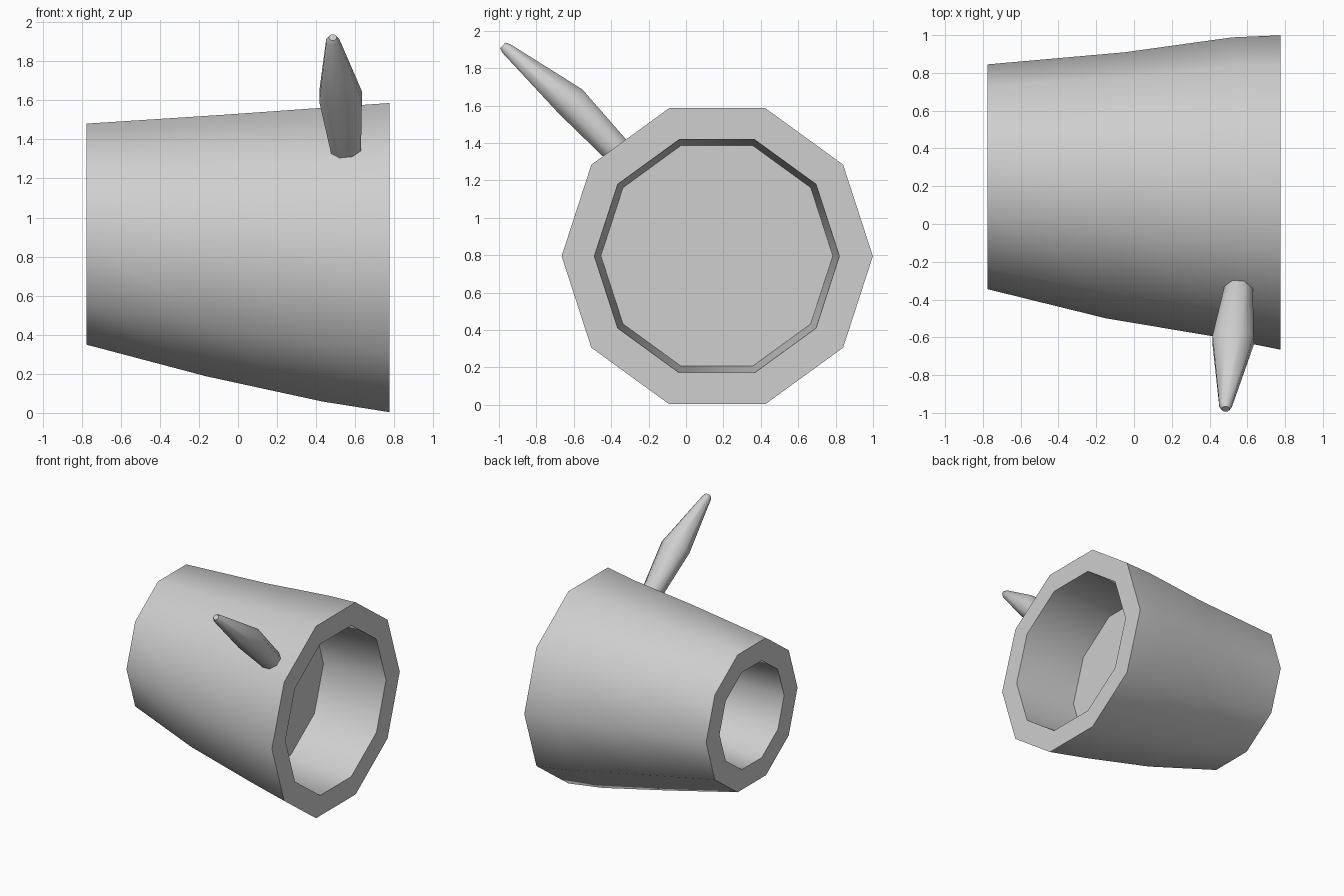
import bpy, bmesh
from math import sin, cos, tau, radians
from mathutils import Vector

cube = bpy.data.objects.get("Cube")
if cube:
    bpy.data.objects.remove(cube, do_unlink=True)

grey = bpy.data.materials.new("light_grey")
grey.use_nodes = True
colour = (0.62, 0.62, 0.62, 1)
grey.diffuse_color = colour
grey.node_tree.nodes["Principled BSDF"].inputs["Base Color"].default_value = colour


def loft(name, rings):
    """Skin a list of equal point rings and cap both ends."""
    bm = bmesh.new()
    loops = [[bm.verts.new(p) for p in ring] for ring in rings]
    n = len(loops[0])
    for a, b in zip(loops, loops[1:]):
        for i in range(n):
            j = (i + 1) % n
            bm.faces.new((a[i], a[j], b[j], b[i]))
    bm.faces.new(loops[0])
    bm.faces.new(loops[-1][::-1])
    bmesh.ops.recalc_face_normals(bm, faces=bm.faces)
    mesh = bpy.data.meshes.new(name)
    bm.to_mesh(mesh)
    bm.free()
    mesh.materials.append(grey)
    obj = bpy.data.objects.new(name, mesh)
    bpy.context.collection.objects.link(obj)
    bpy.ops.object.select_all(action="DESELECT")
    obj.select_set(True)
    bpy.context.view_layer.objects.active = obj
    bpy.ops.object.shade_smooth_by_angle(angle=radians(55))
    return obj


def decagon(x, y, z, r, tilt=0):
    """Ten-sided ring across the barrel axis, optionally leaning."""
    angles = [tau * i / 10 for i in range(10)]
    return [Vector((x + tilt * (cos(a) + sin(a)), y + r * cos(a), z + r * sin(a)))
            for a in angles]


# Barrel: recess floor, small rim, outer skin, large rim, recess floor
loft("barrel", [
    decagon(-0.23, 0.25, 0.915, 0.40),
    decagon(-0.775, 0.25, 0.915, 0.42),
    decagon(-0.775, 0.25, 0.915, 0.595),
    decagon(-0.10, 0.205, 0.857, 0.704, 0.05),
    decagon(0.48, 0.195, 0.813, 0.793, 0.04),
    decagon(0.775, 0.167, 0.795, 0.832),
    decagon(0.775, 0.165, 0.795, 0.655),
    decagon(0.23, 0.165, 0.797, 0.62),
])

# Spike: slim at the root, widest halfway, narrow at the tip
side = Vector((1, 0, 0))
across = Vector((0, 0.68, 0.73))


def oval(centre, wide, thick):
    angles = [tau * (i + 0.5) / 8 for i in range(8)]
    return [Vector(centre) + side * wide * cos(a) + across * thick * sin(a) for a in angles]


loft("spike", [
    oval((0.555, -0.34, 1.33), 0.08, 0.08),
    oval((0.525, -0.615, 1.62), 0.118, 0.098),
    oval((0.485, -0.96, 1.905), 0.036, 0.034),
    oval((0.485, -0.98, 1.922), 0.022, 0.022),
])
